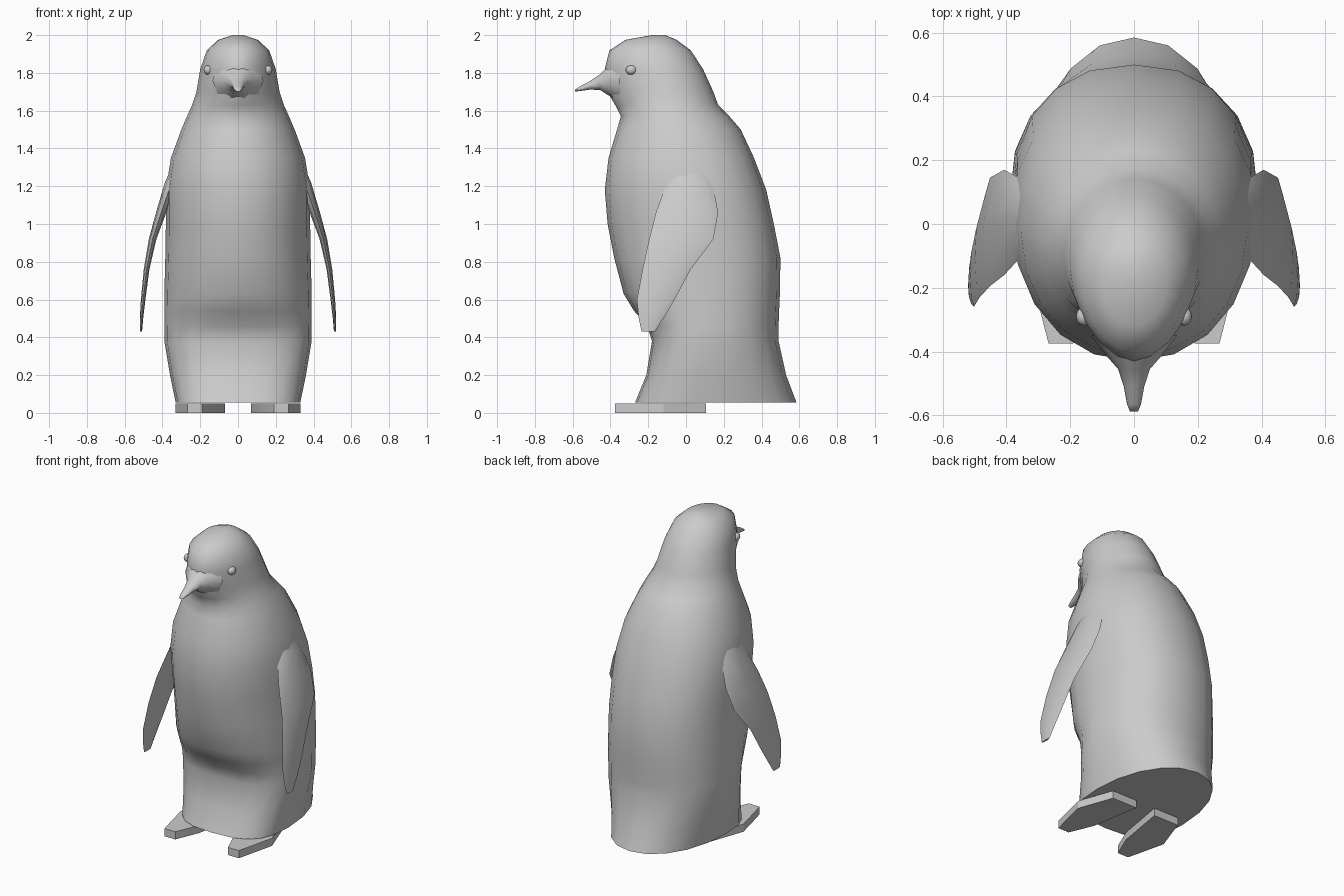
import bpy, bmesh, math
from mathutils import Vector

cube = bpy.data.objects.get("Cube")
if cube:
    bpy.data.objects.remove(cube, do_unlink=True)

grey = bpy.data.materials.new("plain grey")
grey.use_nodes = True
COLOUR = (0.6, 0.6, 0.6, 1)
grey.diffuse_color = COLOUR
grey.node_tree.nodes["Principled BSDF"].inputs["Base Color"].default_value = COLOUR


def finish(name, bm, angle=45):
    """Turn a bmesh into a shaded, coloured object."""
    bmesh.ops.recalc_face_normals(bm, faces=bm.faces)
    mesh = bpy.data.meshes.new(name)
    bm.to_mesh(mesh)
    bm.free()
    mesh.materials.append(grey)
    obj = bpy.data.objects.new(name, mesh)
    bpy.context.collection.objects.link(obj)
    bpy.ops.object.select_all(action='DESELECT')
    obj.select_set(True)
    bpy.context.view_layer.objects.active = obj
    bpy.ops.object.shade_smooth_by_angle(angle=math.radians(angle))
    return obj


def loft(name, rings, angle=45):
    """Skin a list of rings (equal point counts) and cap both ends."""
    bm = bmesh.new()
    loops = [[bm.verts.new(p) for p in ring] for ring in rings]
    n = len(loops[0])
    for a, b in zip(loops, loops[1:]):
        for i in range(n):
            j = (i + 1) % n
            bm.faces.new((a[i], a[j], b[j], b[i]))
    bm.faces.new(loops[0])
    bm.faces.new(loops[-1])
    return finish(name, bm, angle)


def power(v, e):
    return math.copysign(abs(v) ** (2 / e), v)


def body_ring(z, front, back, wide, mid, e_front, e_back, n=20):
    """Horizontal section, with its own roundness in front and behind."""
    ring = []
    for i in range(n):
        a = 2 * math.pi * i / n
        s, c = math.sin(a), math.cos(a)
        e = e_back if s > 0 else e_front
        reach = back - mid if s > 0 else mid - front
        ring.append((wide * power(c, e), mid + reach * power(s, e), z))
    return ring


# Body and head: height, front y, back y, half width, y of widest point, roundness
SECTIONS = [
    (0.055, -0.27, 0.585, 0.33, 0.05, 2.8, 2.1),
    (0.20, -0.21, 0.53, 0.36, 0.06, 2.7, 2.2),
    (0.38, -0.18, 0.49, 0.39, 0.08, 2.6, 2.3),
    (0.46, -0.205, 0.49, 0.39, 0.08, 2.5, 2.3),
    (0.54, -0.275, 0.493, 0.39, 0.08, 2.3, 2.3),
    (0.63, -0.33, 0.497, 0.39, 0.07, 2.2, 2.3),
    (0.82, -0.38, 0.50, 0.385, 0.06, 2.1, 2.3),
    (1.00, -0.415, 0.465, 0.382, 0.05, 2.1, 2.3),
    (1.18, -0.43, 0.425, 0.382, 0.02, 2.1, 2.2),
    (1.35, -0.41, 0.36, 0.355, -0.02, 2.1, 2.2),
    (1.50, -0.365, 0.29, 0.30, -0.05, 2.0, 2.1),
    (1.57, -0.345, 0.23, 0.27, -0.06, 2.0, 2.0),
    (1.63, -0.375, 0.17, 0.243, -0.08, 1.8, 2.0),
    (1.70, -0.415, 0.145, 0.22, -0.10, 1.7, 2.0),
    (1.82, -0.43, 0.09, 0.20, -0.14, 1.8, 2.0),
    (1.92, -0.405, 0.025, 0.165, -0.17, 2.0, 2.0),
    (1.975, -0.32, -0.05, 0.105, -0.17, 2.0, 2.0),
    (2.00, -0.18, -0.11, 0.03, -0.15, 2.0, 2.0),
]
loft("body", [body_ring(*s) for s in SECTIONS], 60)

# Beak: y, bottom z, top z, half width
BEAK = [(-0.35, 1.64, 1.88, 0.135), (-0.415, 1.68, 1.835, 0.085),
        (-0.455, 1.708, 1.795, 0.05), (-0.51, 1.71, 1.757, 0.032),
        (-0.565, 1.703, 1.727, 0.022), (-0.588, 1.70, 1.711, 0.013)]
rings = []
for y, low, high, w in BEAK:
    m, h = (low + high) / 2, (high - low) / 2
    rings.append([(w * math.cos(k * math.pi / 5), y, m + h * math.sin(k * math.pi / 5))
                  for k in range(10)])
loft("beak", rings, 60)

# Flippers: height, front y, back y, centre x, thickness
FLIPPER = [(1.36, -0.02, 0.08, 0.30, 0.05), (1.22, -0.10, 0.14, 0.352, 0.07),
           (1.06, -0.16, 0.17, 0.407, 0.055), (0.92, -0.195, 0.145, 0.452, 0.04),
           (0.76, -0.23, 0.025, 0.484, 0.03), (0.60, -0.26, -0.06, 0.502, 0.024),
           (0.50, -0.25, -0.12, 0.511, 0.018), (0.43, -0.235, -0.165, 0.514, 0.012)]
# Foot outline, from the inner heel around
FOOT = [(0.07, 0.105), (0.25, 0.105), (0.33, -0.12), (0.29, -0.29),
        (0.268, -0.375), (0.19, -0.375), (0.125, -0.22)]

for side, label in ((1, "left"), (-1, "right")):
    rings = []
    for z, front, back, x, t in FLIPPER:
        m, d = (front + back) / 2, (back - front) / 2
        rings.append([(side * (x + t / 2 * math.sin(k * math.pi / 4)),
                       m + d * math.cos(k * math.pi / 4), z) for k in range(8)])
    loft(label + "_flipper", rings, 60)

    loft(label + "_foot", [[(side * x, y, z) for x, y in FOOT] for z in (0, 0.05)], 30)

    # Eye: a small flattened ball set into the head
    bm = bmesh.new()
    bmesh.ops.create_uvsphere(bm, u_segments=12, v_segments=8, radius=0.028)
    bmesh.ops.scale(bm, verts=bm.verts, vec=(0.85, 1.05, 0.9))
    bmesh.ops.translate(bm, verts=bm.verts, vec=Vector((side * 0.158, -0.29, 1.815)))
    finish(label + "_eye", bm, 60)
